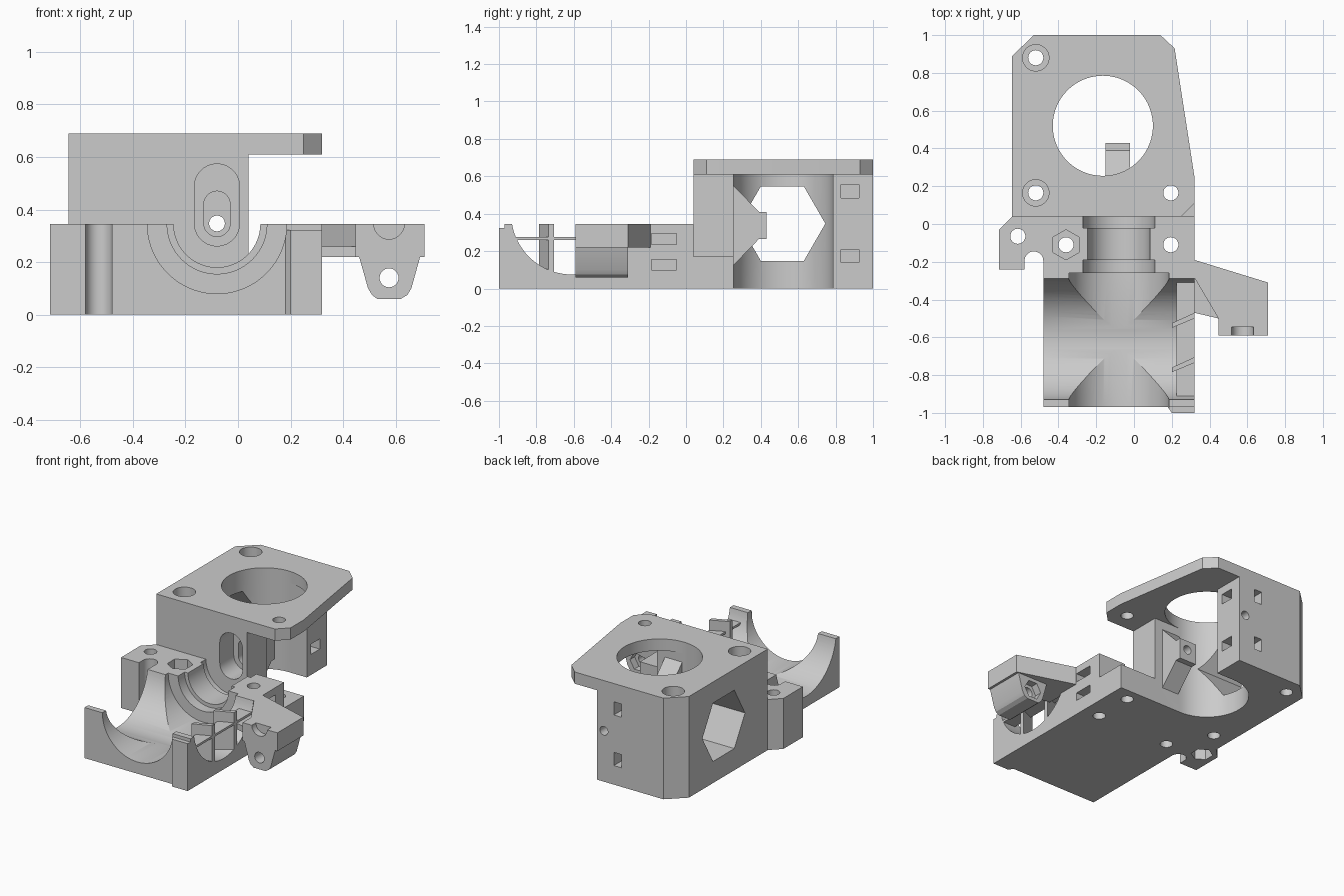
import bpy, bmesh, math

grey = bpy.data.materials.new("plain_grey")
grey.diffuse_color = (0.6, 0.6, 0.6, 1)


def ngon(cx, cy, r, n=28, turn=0.0):
    return [(cx + r * math.cos(turn + math.tau * i / n),
             cy + r * math.sin(turn + math.tau * i / n)) for i in range(n)]


def stadium(cx, low, high, r, n=14):
    top = [(cx + r * math.cos(math.pi * i / n), high + r * math.sin(math.pi * i / n)) for i in range(n + 1)]
    bottom = [(cx - r * math.cos(math.pi * i / n), low - r * math.sin(math.pi * i / n)) for i in range(n + 1)]
    return top + bottom


def rect(a, b, c, d):
    return [(a, c), (b, c), (b, d), (a, d)]


def prism(name, pts, lo, hi, axis="Z"):
    """Extrude a flat outline along an axis: Z uses (x,y), Y uses (x,z), X uses (y,z)."""
    place = {"Z": lambda p, t: (p[0], p[1], t),
             "Y": lambda p, t: (p[0], t, p[1]),
             "X": lambda p, t: (t, p[0], p[1])}[axis]
    bm = bmesh.new()
    a = [bm.verts.new(place(p, lo)) for p in pts]
    b = [bm.verts.new(place(p, hi)) for p in pts]
    bm.faces.new(a)
    bm.faces.new(b)
    for i in range(len(pts)):
        j = (i + 1) % len(pts)
        bm.faces.new((a[i], a[j], b[j], b[i]))
    bmesh.ops.recalc_face_normals(bm, faces=bm.faces)
    mesh = bpy.data.meshes.new(name)
    bm.to_mesh(mesh)
    bm.free()
    mesh.materials.append(grey)
    ob = bpy.data.objects.new(name, mesh)
    bpy.context.collection.objects.link(ob)
    return ob


def combine(operation, *args):
    tool = prism("tool", *args)
    mod = body.modifiers.new("shape", "BOOLEAN")
    mod.operation = operation
    mod.solver = "EXACT"
    mod.object = tool
    bpy.context.view_layer.objects.active = body
    bpy.ops.object.modifier_apply(modifier=mod.name)
    bpy.data.objects.remove(tool, do_unlink=True)


def add(*args):
    combine("UNION", *args)


def cut(*args):
    combine("DIFFERENCE", *args)


# Base tray with the side ear and its rounded notch
notch = [(-0.53 - 0.05 * math.cos(math.pi * i / 10), -0.195 + 0.05 * math.sin(math.pi * i / 10))
         for i in range(11)]
body = prism("extruder_mount", [(-0.48, -0.97), (0.32, -0.97), (0.32, 0.04), (0.04, 0.04), (0.02, 0.1),
             (-0.6, 0.1), (-0.6, 0.04), (-0.645, 0.04), (-0.715, -0.03), (-0.715, -0.24),
             (-0.58, -0.24)] + notch, 0, 0.345)

# Motor block, low rear ledge and front corner post
add([(-0.645, 0.04), (0.04, 0.04), (0.04, 0.4), (-0.03, 0.4), (-0.03, 1), (-0.53, 1), (-0.645, 0.89)], 0, 0.65)
add(rect(-0.1, 0.32, -0.1, 0.255), 0, 0.17)
add([(0.18, -0.97), (0.2, -1), (0.32, -1), (0.32, -0.95), (0.18, -0.95)], 0, 0.323)

# Open U-shaped motor pocket
cut(rect(-0.165, 0.5, 0.255, 0.785), -0.1, 0.8)

# Motor top plate and its round opening
add([(-0.645, 0.04), (0.25, 0.04), (0.32, 0.11), (0.32, 0.25), (0.215, 0.93), (0.14, 1),
     (-0.53, 1), (-0.645, 0.89)], 0.61, 0.69)
cut(ngon(-0.165, 0.52, 0.265, 80), -0.1, 0.8)

# Crossed bores of the tray
cut(ngon(-0.61, 0.40, 0.325, 80), -0.6, 0.5, "X")
cut(ngon(-0.08, 0.345, 0.265, 80), -1.1, -0.26, "Y")

# Stepped collar seat
cut(ngon(-0.08, 0.345, 0.165, 64), -0.3, 0.04, "Y")
for y0, y1 in ((-0.3, -0.19), (-0.02, 0.04)):
    cut(ngon(-0.08, 0.345, 0.19, 64), y0, y1, "Y")

# Ribs and shelf in the right-hand opening
for y in (-0.55, -0.785):
    add([(0.2, y), (0.32, y + 0.05), (0.32, y + 0.08), (0.2, y + 0.025)], 0.05, 0.345)
add(rect(0.225, 0.32, -0.94, -0.27), 0.26, 0.275)

# Side arm, gusset and hanging lug
add([(0.3, -0.19), (0.32, -0.19), (0.71, -0.31), (0.71, -0.59), (0.447, -0.59), (0.447, -0.5),
     (0.32, -0.285), (0.3, -0.285)], 0.22, 0.345)
add([(0.3, -0.26), (0.36, -0.26), (0.5, -0.5), (0.447, -0.5), (0.32, -0.47), (0.3, -0.47)], 0.22, 0.26)
add([(0.447, 0.345), (0.71, 0.345), (0.71, 0.28), (0.66, 0.1), (0.645, 0.075), (0.62, 0.06),
     (0.53, 0.06), (0.51, 0.075), (0.495, 0.1), (0.447, 0.27)], -0.59, -0.31, "Y")
cut(ngon(0.575, 0.14, 0.036), -0.7, -0.2, "Y")
cut(ngon(0.575, 0.14, 0.065, 6), -0.36, -0.2, "Y")
cut(ngon(0.575, 0.345, 0.058), -0.7, -0.545, "Y")

# Filament guide fin behind the front wall
add([(0.2, 0.6), (0.25, 0.555), (0.39, 0.41), (0.43, 0.41), (0.43, 0.265), (0.39, 0.265),
     (0.25, 0.12), (0.2, 0.08)], -0.15, -0.02, "X")

# Recess in the front wall and filament path through everything
cut(stadium(-0.08, 0.347, 0.488, 0.086), 0.0, 0.19, "Y")
cut(stadium(-0.08, 0.347, 0.42, 0.05), 0.1, 0.28, "Y")
cut(ngon(-0.08, 0.347, 0.03), 0.1, 1.2, "Y")

# Hexagonal window in the left wall
cut(ngon(0.515, 0.347, 0.23, 6), -0.8, -0.2, "X")

# Vertical screw holes, counterbores and nut traps
for x, y in ((-0.52, 0.165), (-0.52, 0.88), (0.195, -0.11), (0.195, 0.165), (-0.36, -0.11), (-0.615, -0.065)):
    cut(ngon(x, y, 0.04), -0.1, 0.8)
for y in (0.165, 0.88):
    cut(ngon(-0.52, y, 0.07), 0.55, 0.8)
cut(ngon(-0.36, -0.11, 0.08, 6, math.pi / 2), 0.26, 0.5)
cut(ngon(-0.615, -0.065, 0.07, 6, math.pi / 2), -0.1, 0.08)

# Square nut slots in the rear column and the right side of the base
for z0, z1 in ((0.14, 0.21), (0.485, 0.555)):
    cut(rect(0.83, 0.925, z0, z1), -0.14, 0.1, "X")
    cut(rect(-0.215, -0.155, z0 - 0.01, z1 + 0.01), 0.85, 1.1, "Y")
for z0, z1 in ((0.1, 0.155), (0.235, 0.295)):
    cut(rect(-0.185, -0.05, z0, z1), 0.14, 0.5, "X")

# Smooth the bores, keep the edges crisp
bpy.ops.object.select_all(action="DESELECT")
body.select_set(True)
bpy.context.view_layer.objects.active = body
bpy.ops.object.shade_smooth_by_angle(angle=math.radians(25))
